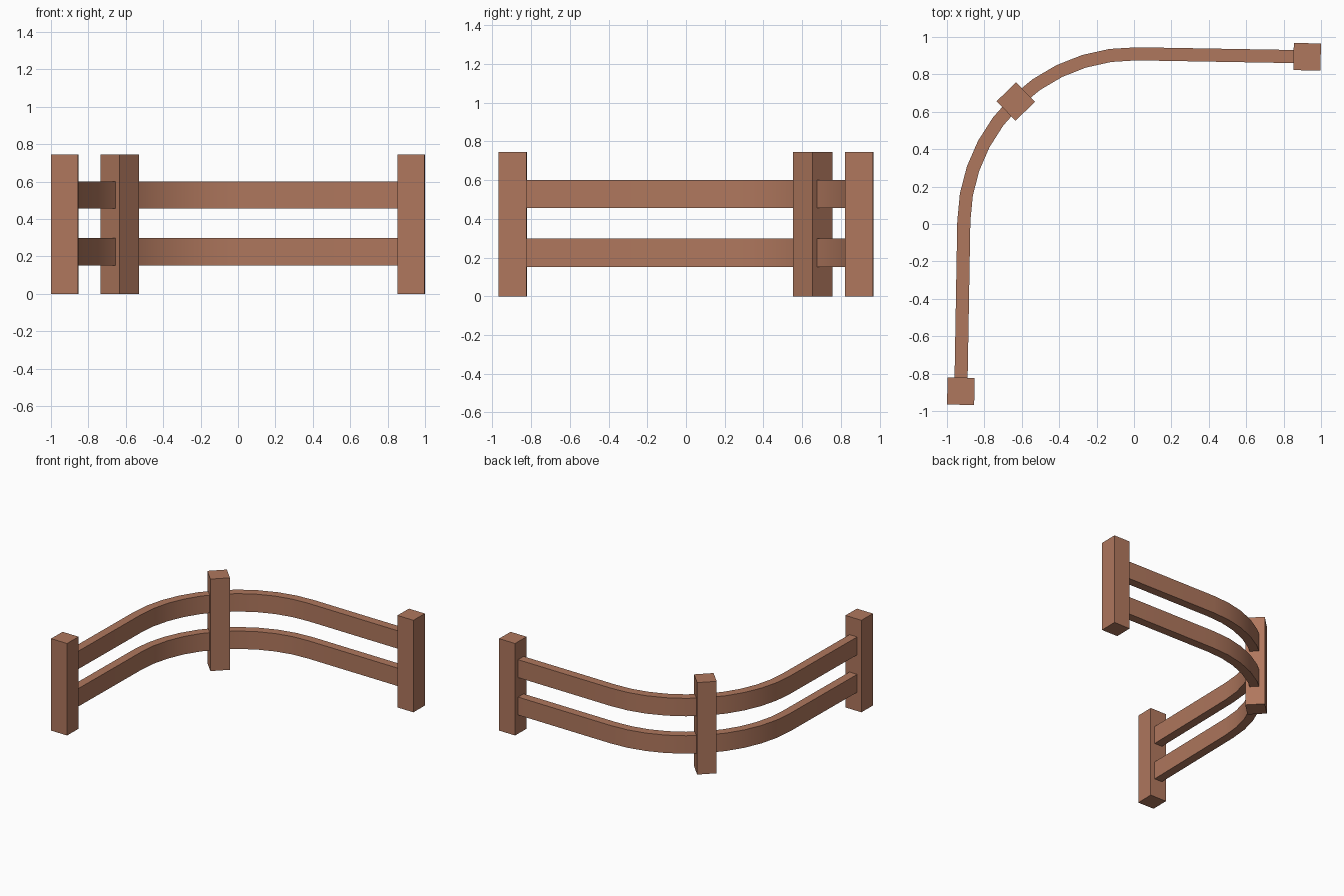
import bpy, bmesh, math
from mathutils import Matrix, Vector

if "Cube" in bpy.data.objects:
    bpy.data.objects.remove(bpy.data.objects["Cube"])

TILT = math.radians(-1)      # whole fence is turned very slightly
R = 0.91                     # bend radius of the rail centreline
RUN = 0.91                   # straight length from bend to end post centre
POST_W, POST_H = 0.145, 0.745
RAIL_T, RAIL_H = 0.07, 0.145
SEGS = 10

wood = bpy.data.materials.new("brown_wood")
wood.diffuse_color = (0.43, 0.185, 0.11, 1)
wood.use_nodes = True
wood.node_tree.nodes["Principled BSDF"].inputs["Base Color"].default_value = wood.diffuse_color


def finish(name, bm):
    bmesh.ops.recalc_face_normals(bm, faces=bm.faces[:])
    mesh = bpy.data.meshes.new(name)
    bm.to_mesh(mesh)
    bm.free()
    mesh.materials.append(wood)
    ob = bpy.data.objects.new(name, mesh)
    bpy.context.collection.objects.link(ob)
    return ob


def turned(x, y):
    return Matrix.Rotation(TILT, 3, 'Z') @ Vector((x, y, 0))


def post(name, x, y, angle):
    p = turned(x, y)
    bm = bmesh.new()
    m = (Matrix.Translation((p.x, p.y, POST_H / 2))
         @ Matrix.Rotation(angle + TILT, 4, 'Z')
         @ Matrix.Diagonal((POST_W, POST_W, POST_H, 1)))
    bmesh.ops.create_cube(bm, size=1, matrix=m)
    finish(name, bm)


def rail(name, z):
    # stations: centreline point and outward normal
    end = RUN - 0.03
    path = [((end, R), math.pi / 2)]
    for i in range(SEGS + 1):
        a = math.pi / 2 * (1 + i / SEGS)
        path.append(((R * math.cos(a), R * math.sin(a)), a))
    path.append(((-R, -end), math.pi))
    bm = bmesh.new()
    rings = []
    for (x, y), a in path:
        ring = []
        for s, dz in ((-1, 0), (1, 0), (1, RAIL_H), (-1, RAIL_H)):
            o = s * RAIL_T / 2
            p = turned(x + o * math.cos(a), y + o * math.sin(a))
            ring.append(bm.verts.new((p.x, p.y, z + dz)))
        rings.append(ring)
    for r0, r1 in zip(rings, rings[1:]):
        for k in range(4):
            n = (k + 1) % 4
            bm.faces.new((r0[k], r0[n], r1[n], r1[k]))
    bm.faces.new(rings[0])
    bm.faces.new(rings[-1])
    ob = finish(name, bm)
    bpy.ops.object.select_all(action='DESELECT')
    ob.select_set(True)
    bpy.context.view_layer.objects.active = ob
    bpy.ops.object.shade_smooth_by_angle(angle=math.radians(30))


# posts at both ends and in the middle of the bend
post("right_end_post", RUN, R, 0)
post("left_end_post", -R, -RUN, 0)
post("corner_post", -R * math.sqrt(0.5), R * math.sqrt(0.5), math.pi / 4)

# two bent rails
rail("lower_rail", 0.152)
rail("upper_rail", 0.455)
